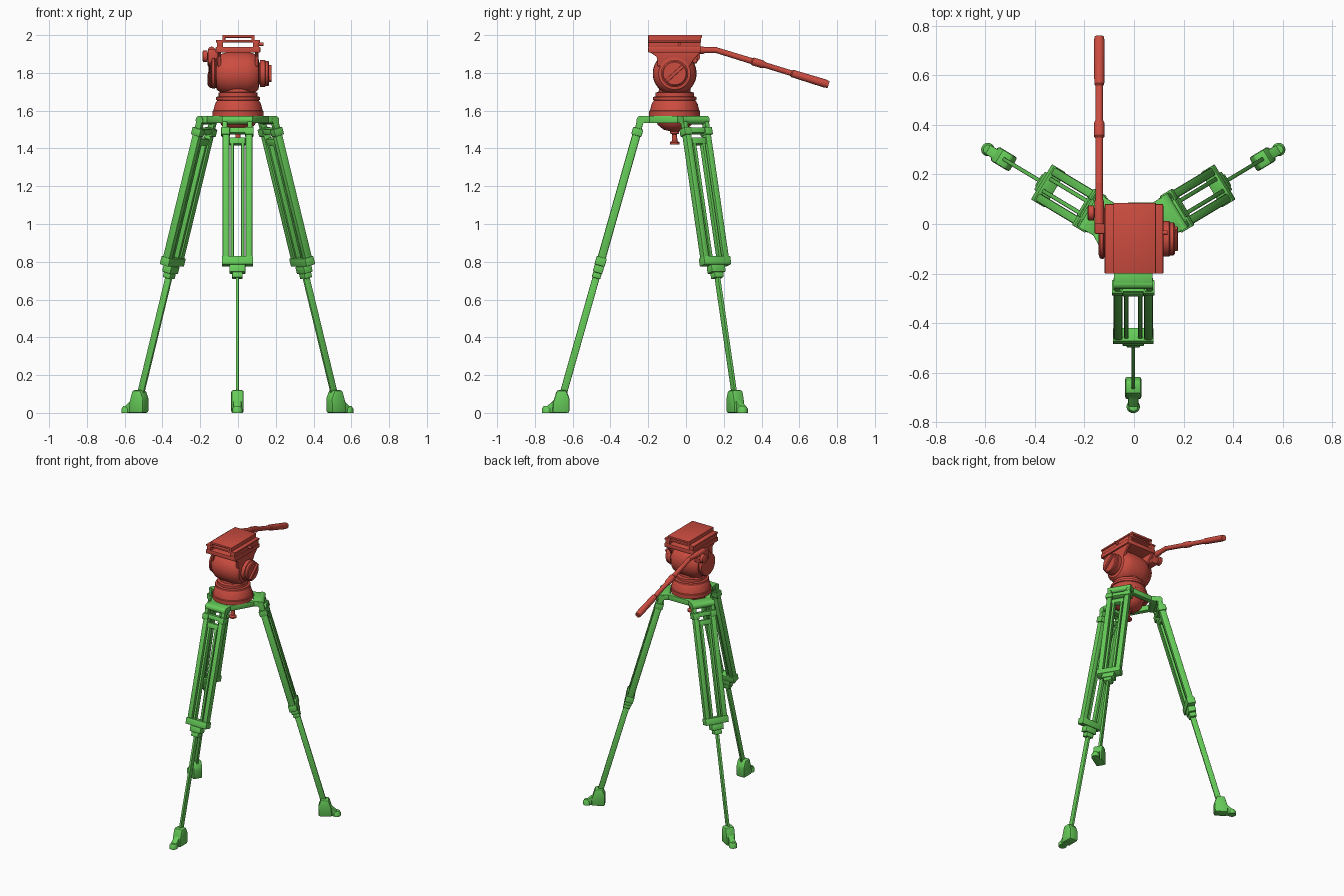
import bpy, bmesh
from math import radians, cos, sin, tau, atan2
from mathutils import Matrix, Vector

if "Cube" in bpy.data.objects:
    bpy.data.objects.remove(bpy.data.objects["Cube"])


def material(name, rgb):
    m = bpy.data.materials.new(name)
    m.use_nodes = True
    m.diffuse_color = (*rgb, 1)
    m.node_tree.nodes["Principled BSDF"].inputs["Base Color"].default_value = (*rgb, 1)
    return m


RED = material("brick red", (0.604, 0.073, 0.051))
GREEN = material("leaf green", (0.133, 0.604, 0.1))
HEAD = Vector((0, -0.06, 0))
LEGS = Vector((-0.003, -0.052, 0))
AXIS_X = Matrix.Rotation(radians(90), 4, "Y")


def finish(name, bm, mat, matrix=Matrix(), bevel=0):
    bmesh.ops.recalc_face_normals(bm, faces=bm.faces)
    if bevel:
        bmesh.ops.bevel(bm, geom=bm.edges[:], offset=bevel, segments=2,
                        affect="EDGES", profile=0.5)
    mesh = bpy.data.meshes.new(name)
    bm.to_mesh(mesh)
    bm.free()
    mesh.materials.append(mat)
    ob = bpy.data.objects.new(name, mesh)
    bpy.context.collection.objects.link(ob)
    ob.matrix_world = matrix
    bpy.ops.object.select_all(action="DESELECT")
    ob.select_set(True)
    bpy.context.view_layer.objects.active = ob
    bpy.ops.object.shade_smooth_by_angle(angle=radians(35))


def box(name, lo, hi, mat, matrix=Matrix(), bevel=0.003):
    lo, hi = Vector(lo), Vector(hi)
    bm = bmesh.new()
    bmesh.ops.create_cube(bm, size=1, matrix=Matrix.Translation((lo + hi) / 2)
                          @ Matrix.Diagonal((*(hi - lo), 1)))
    finish(name, bm, mat, matrix, bevel)


def lathe(name, profile, mat, matrix=Matrix(), sides=40):
    """Turn (radius, height) points round the local z axis, with flat caps."""
    bm = bmesh.new()
    rings = [[bm.verts.new((r * cos(tau * i / sides), r * sin(tau * i / sides), z))
              for i in range(sides)] for r, z in profile]
    for a, b in zip(rings, rings[1:]):
        for i in range(sides):
            j = (i + 1) % sides
            bm.faces.new((a[i], a[j], b[j], b[i]))
    bm.faces.new(rings[0][::-1])
    bm.faces.new(rings[-1])
    finish(name, bm, mat, matrix)


def prism(name, outline, y0, y1, mat, matrix=Matrix(), bevel=0.003):
    """Extrude an (x, z) outline along y."""
    bm = bmesh.new()
    face = bm.faces.new([bm.verts.new((x, y0, z)) for x, z in outline])
    out = bmesh.ops.extrude_face_region(bm, geom=[face])
    verts = [v for v in out["geom"] if isinstance(v, bmesh.types.BMVert)]
    bmesh.ops.translate(bm, verts=verts, vec=(0, y1 - y0, 0))
    finish(name, bm, mat, matrix, bevel)


# ---- Legs: local x is outward, and the leg axis runs down local -z from the hinge
HINGE, ANKLE = Vector((0.188, 0, 1.55)), Vector((0.604, 0, 0.08))
tilt = atan2(ANKLE.x - HINGE.x, HINGE.z - ANKLE.z)
length = (ANKLE - HINGE).length


def build_leg(tag, angle):
    place = Matrix.Translation(LEGS) @ Matrix.Rotation(radians(angle), 4, "Z")
    axis = place @ Matrix.Translation(HINGE) @ Matrix.Rotation(-tilt, 4, "Y")

    def bar(name, t0, t1, y, width, depth, bevel=0.004):
        box(f"{tag}_{name}", (-depth / 2, y - width / 2, -t1),
            (depth / 2, y + width / 2, -t0), GREEN, axis, bevel)

    for side, s in (("left", 1), ("right", -1)):
        bar(f"{side}_ear", -0.012, 0.06, s * 0.066, 0.026, 0.036)
        bar(f"{side}_outer_rail", 0.04, 0.80, s * 0.061, 0.036, 0.044, 0.008)
        bar(f"{side}_rail_cap", 0.045, 0.085, s * 0.063, 0.046, 0.056)
        bar(f"{side}_inner_rail", 0.10, 0.80, s * 0.028, 0.017, 0.034)
    bar("top_crossbar", 0.045, 0.075, 0, 0.13, 0.044)
    bar("slider_crossbar", 0.10, 0.135, 0, 0.085, 0.036)
    bar("lower_bracket", 0.755, 0.80, 0, 0.165, 0.056)
    bar("clamp", 0.80, 0.84, 0, 0.085, 0.052)
    bar("clamp_collar", 0.84, 0.87, 0, 0.055, 0.046)
    bar("lower_tube", 0.80, length, 0, 0.016, 0.038)
    # Hinge pin and spider arm
    lathe(f"{tag}_hinge_pin", [(0.022, -0.08), (0.022, 0.08)], GREEN,
          place @ Matrix.Translation(HINGE) @ Matrix.Rotation(radians(90), 4, "X"), 20)
    box(f"{tag}_spider_arm", (0.135, -0.078, 1.535), (0.188, 0.078, 1.572), GREEN, place)
    # Straight spider bar across the gap to the next leg
    gap = place @ Matrix.Rotation(radians(60), 4, "Z")
    box(f"{tag}_spider_bar", (0.105, -0.095, 1.535), (0.138, 0.095, 1.572), GREEN, gap)
    # Foot: ankle boot, narrow ramp and rounded toe
    prism(f"{tag}_ankle", [(0.566, 0), (0.655, 0), (0.652, 0.055), (0.632, 0.12),
                           (0.582, 0.12), (0.564, 0.075)],
          -0.033, 0.033, GREEN, place, 0.01)
    prism(f"{tag}_foot_ramp", [(0.63, 0), (0.69, 0), (0.69, 0.03), (0.655, 0.06),
                               (0.63, 0.09)], -0.021, 0.021, GREEN, place, 0.005)
    lathe(f"{tag}_toe", [(0.027, 0), (0.027, 0.022), (0.018, 0.036)], GREEN,
          place @ Matrix.Translation((0.684, 0, 0)), 20)


for tag, angle in (("front_leg", -90), ("left_leg", 31), ("right_leg", 149)):
    build_leg(tag, angle)

# ---- Head base, bowl and tie-down knob
at_head = Matrix.Translation(HEAD)
lathe("bowl_base", [(0.02, 1.49), (0.06, 1.50), (0.09, 1.525), (0.108, 1.572),
                    (0.135, 1.572), (0.135, 1.598), (0.130, 1.602), (0.122, 1.635),
                    (0.110, 1.655), (0.116, 1.657), (0.116, 1.672), (0.102, 1.676),
                    (0.102, 1.695), (0.085, 1.70), (0.08, 1.74)], RED, at_head, 48)
lathe("tie_down_knob", [(0.024, 1.42), (0.026, 1.432), (0.014, 1.44), (0.013, 1.475),
                        (0.024, 1.48), (0.024, 1.495)], RED, at_head, 20)

# ---- Tilt body: rounded drum lying across
body_at = Matrix.Translation(HEAD + Vector((0, 0, 1.797))) @ AXIS_X
lathe("tilt_body", [(0.06, -0.118), (0.085, -0.113), (0.103, -0.09), (0.114, -0.05),
                    (0.116, 0), (0.114, 0.05), (0.103, 0.09), (0.085, 0.108),
                    (0.06, 0.112)], RED, body_at, 48)
lathe("drag_dial", [(0.058, 0.09), (0.058, 0.115), (0.072, 0.117), (0.072, 0.142),
                    (0.066, 0.146), (0.066, 0.160), (0.060, 0.165)], RED, body_at)
grip_at = Matrix.Translation(HEAD + Vector((0, 0, 1.797))) @ Matrix.Rotation(radians(42), 4, "X")
box("dial_grip", (0.16, -0.06, -0.009), (0.177, 0.06, 0.009), RED, grip_at)
lathe("left_rosette", [(0.062, -0.143), (0.078, -0.138), (0.082, -0.124), (0.076, -0.12),
                       (0.076, -0.10)], RED, body_at)

# ---- Camera platform with side cheeks and sliding plate
turn = Matrix.Rotation(radians(90), 4, "Z")
cheek = [(-0.2, 1.937), (-0.2, 1.915), (-0.155, 1.885), (-0.15, 1.835),
         (0.02, 1.835), (0.04, 1.87), (0.075, 1.905), (0.075, 1.937)]
for name, x in (("left_cheek", 0.09), ("right_cheek", -0.108)):
    prism(name, cheek, -x - 0.018, -x, RED, turn)
box("platform", (-0.118, -0.2, 1.908), (0.118, 0.078, 1.937), RED)
for name, x in (("left_channel_wall", 0.095), ("right_channel_wall", -0.095)):
    box(name, (x - 0.016, -0.2, 1.935), (x + 0.016, 0.078, 1.972), RED)
for name, x in (("left_plate_rail", 0.08), ("right_plate_rail", -0.075)):
    box(name, (x - 0.008, -0.2, 1.968), (x + 0.008, 0.08, 1.99), RED, bevel=0.002)
box("slide_floor", (-0.117, -0.2, 1.962), (0.117, 0.08, 1.974), RED, bevel=0.002)
box("top_plate", (-0.083, -0.2, 1.986), (0.088, 0.085, 2.0), RED, bevel=0.002)
lathe("plate_lock_button", [(0.009, 0.1), (0.009, 0.136)], RED,
      Matrix.Translation((0, -0.035, 1.952)) @ AXIS_X, 16)

# ---- Handle mount and pan bar
box("handle_mount", (-0.16, -0.04, 1.85), (-0.105, 0.06, 1.925), RED, bevel=0.008)
knob_at = Matrix.Translation((0, 0.045, 1.888)) @ AXIS_X
lathe("handle_clamp_knob", [(0.024, -0.188), (0.03, -0.184), (0.03, -0.162),
                            (0.018, -0.16), (0.018, -0.11)], RED, knob_at, 24)


def rod(name, a, b, profile):
    """Lathed rod from a to b; profile heights are fractions of its length."""
    a, b = Vector(a), Vector(b)
    d = b - a
    lathe(name, [(r, t * d.length) for r, t in profile], RED,
          Matrix.Translation(a) @ d.to_track_quat("Z", "Y").to_matrix().to_4x4(), 20)


X = -0.14
rod("handle_stub", (X, 0, 1.92), (X, 0.165, 1.92),
    [(0.019, 0), (0.019, 0.55), (0.016, 0.6), (0.016, 1)])
rod("pan_bar", (X, 0.155, 1.922), (X, 0.755, 1.738),
    [(0.015, 0), (0.016, 0.32), (0.021, 0.33), (0.021, 0.42), (0.015, 0.44),
     (0.015, 0.67), (0.020, 0.68), (0.022, 0.96), (0.019, 1)])
